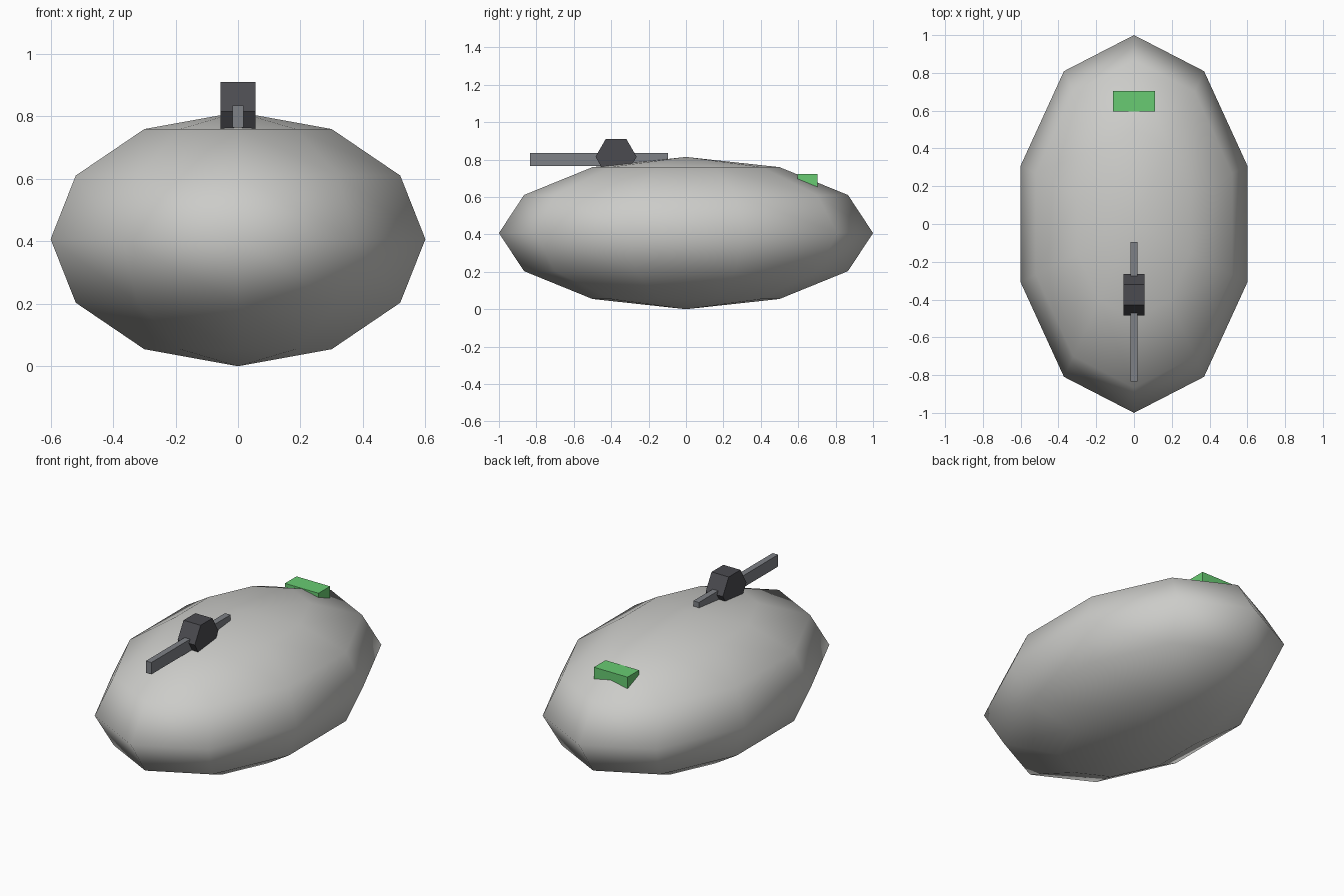
import bpy, bmesh, math
from mathutils import Matrix, Vector

if "Cube" in bpy.data.objects:
    bpy.data.objects.remove(bpy.data.objects["Cube"])


def material(name, rgb):
    m = bpy.data.materials.new(name)
    m.diffuse_color = (*rgb, 1)
    m.use_nodes = True
    m.node_tree.nodes["Principled BSDF"].inputs["Base Color"].default_value = m.diffuse_color
    return m


def finish(name, bm, mat, smooth=False):
    mesh = bpy.data.meshes.new(name)
    bmesh.ops.recalc_face_normals(bm, faces=bm.faces)
    for f in bm.faces:
        f.smooth = smooth
    bm.to_mesh(mesh)
    bm.free()
    mesh.materials.append(mat)
    ob = bpy.data.objects.new(name, mesh)
    bpy.context.collection.objects.link(ob)
    return ob


def box(name, lo, hi, mat):
    lo, hi = Vector(lo), Vector(hi)
    bm = bmesh.new()
    bmesh.ops.create_cube(bm, size=1, matrix=Matrix.Translation((lo + hi) / 2)
                          @ Matrix.Diagonal((*(hi - lo), 1)))
    return finish(name, bm, mat)


shell_grey = material("pale_grey", (0.60, 0.60, 0.58))
dark_grey = material("dark_grey", (0.07, 0.07, 0.08))
steel = material("steel_grey", (0.21, 0.22, 0.24))
green = material("green", (0.14, 0.60, 0.17))

# body: low-poly ellipsoid with points at front and back
RX, RY, RZ = 0.631, 1.0, 0.407
bm = bmesh.new()
rings, segs = 6, 10
bottom = bm.verts.new((0, 0, 0))
top = bm.verts.new((0, 0, 2 * RZ))
loops = []
for i in range(1, rings):
    t = math.pi * i / rings
    loops.append([bm.verts.new((RX * math.sin(t) * math.sin(a), RY * math.sin(t) * math.cos(a),
                                RZ - RZ * math.cos(t)))
                  for a in (2 * math.pi * k / segs for k in range(segs))])
for k in range(segs):
    n = (k + 1) % segs
    bm.faces.new((bottom, loops[0][k], loops[0][n]))
    bm.faces.new((top, loops[-1][n], loops[-1][k]))
    for a, b in zip(loops, loops[1:]):
        bm.faces.new((a[k], b[k], b[n], a[n]))
finish("body", bm, shell_grey, smooth=True)

# hexagonal mount lying across the body
bm = bmesh.new()
bmesh.ops.create_cone(bm, cap_ends=True, segments=6, radius1=0.11, radius2=0.11, depth=0.112)
# the cone axis goes to x, with corners pointing front and back
bmesh.ops.transform(bm, verts=bm.verts, matrix=Matrix.Translation((0, -0.374, 0.815))
                    @ Matrix.Rotation(math.pi / 2, 4, 'Y'))
finish("mount", bm, dark_grey)

# long bar through the mount
box("barrel", (-0.018, -0.835, 0.765), (0.018, -0.095, 0.835), steel)

# green rear light block
box("rear_light", (-0.11, 0.595, 0.62), (0.11, 0.703, 0.723), green)
